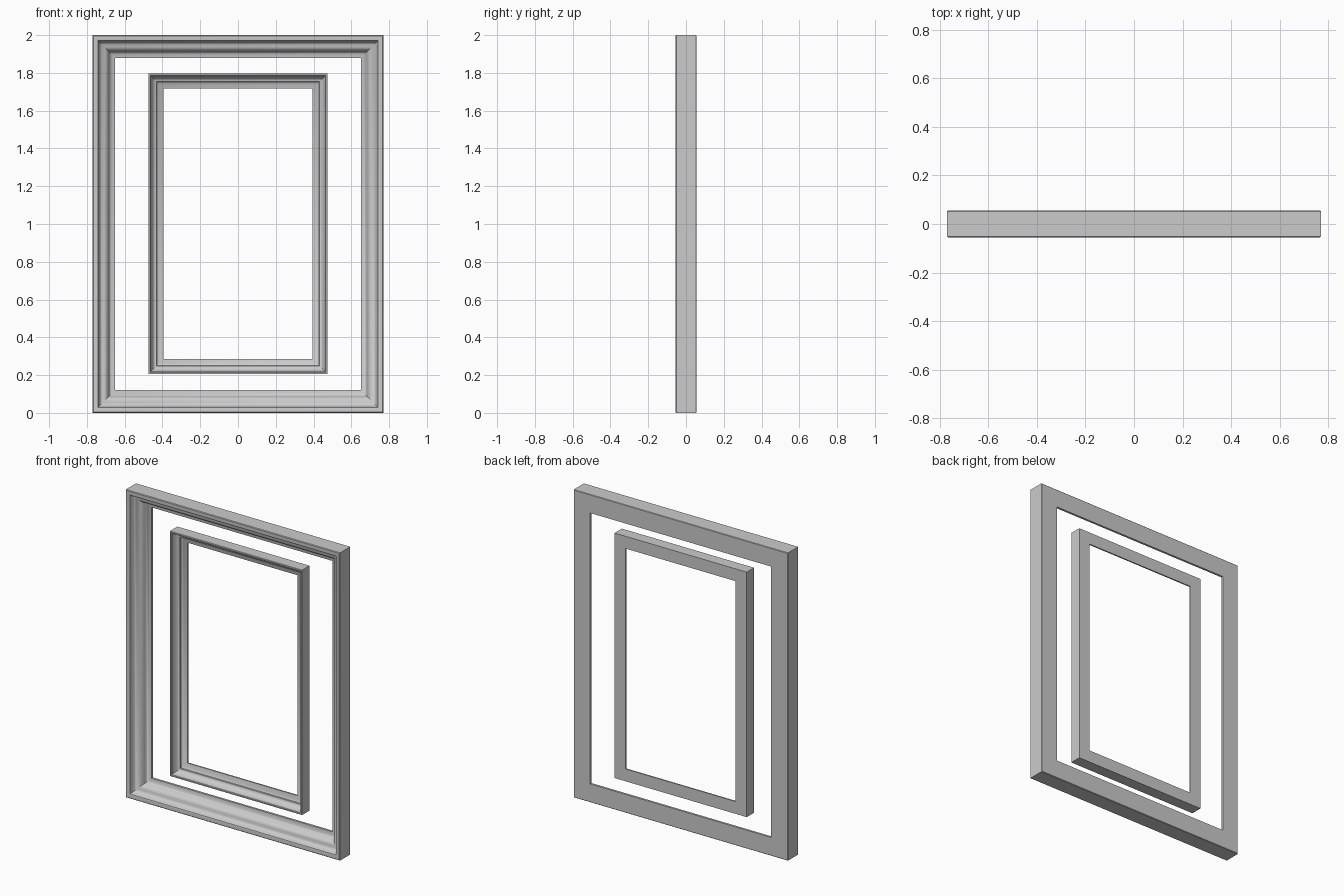
import bpy, bmesh

if "Cube" in bpy.data.objects:
    bpy.data.objects.remove(bpy.data.objects["Cube"])


def mitred_frame(name, half_w, z0, z1, y_front, profile):
    """Sweep a closed (inset, depth) profile round a rectangle with mitred corners."""
    bm = bmesh.new()
    rings = []
    for inset, depth in profile:
        y = y_front + depth
        x, lo, hi = half_w - inset, z0 + inset, z1 - inset
        rings.append([bm.verts.new(p) for p in
                      ((-x, y, lo), (x, y, lo), (x, y, hi), (-x, y, hi))])
    for i, ring in enumerate(rings):
        nxt = rings[(i + 1) % len(rings)]
        for c in range(4):
            d = (c + 1) % 4
            bm.faces.new((ring[c], ring[d], nxt[d], nxt[c]))
    bmesh.ops.recalc_face_normals(bm, faces=bm.faces[:])
    mesh = bpy.data.meshes.new(name)
    bm.to_mesh(mesh)
    bm.free()
    obj = bpy.data.objects.new(name, mesh)
    bpy.context.collection.objects.link(obj)
    bpy.ops.object.select_all(action='DESELECT')
    obj.select_set(True)
    bpy.context.view_layer.objects.active = obj
    bpy.ops.object.shade_smooth_by_angle(angle=0.6)
    return obj


# Outer moulding: flat lip, steep cove, shallow swell, second step down to a thin inner edge
outer_profile = [
    (0.003, 0.110), (0, 0.107), (0, 0.004), (0.004, 0), (0.024, 0), (0.029, 0.003),
    (0.032, 0.012), (0.035, 0.024), (0.041, 0.033), (0.050, 0.039), (0.062, 0.043),
    (0.073, 0.049), (0.081, 0.058), (0.086, 0.071), (0.090, 0.082), (0.097, 0.089),
    (0.108, 0.093), (0.120, 0.096), (0.120, 0.110),
]
mitred_frame("outer_frame", 0.77, 0.0, 2.0, -0.055, outer_profile)

# Inner moulding: narrow lip, dark steep cove, small ledge, bevelled slope to the opening
inner_profile = [
    (0, 0.077), (0, 0.002), (0.002, 0), (0.010, 0), (0.013, 0.003), (0.015, 0.016),
    (0.020, 0.029), (0.028, 0.039), (0.037, 0.045), (0.043, 0.046), (0.045, 0.052),
    (0.058, 0.060), (0.080, 0.068), (0.080, 0.077),
]
mitred_frame("inner_frame", 0.475, 0.205, 1.797, -0.022, inner_profile)
